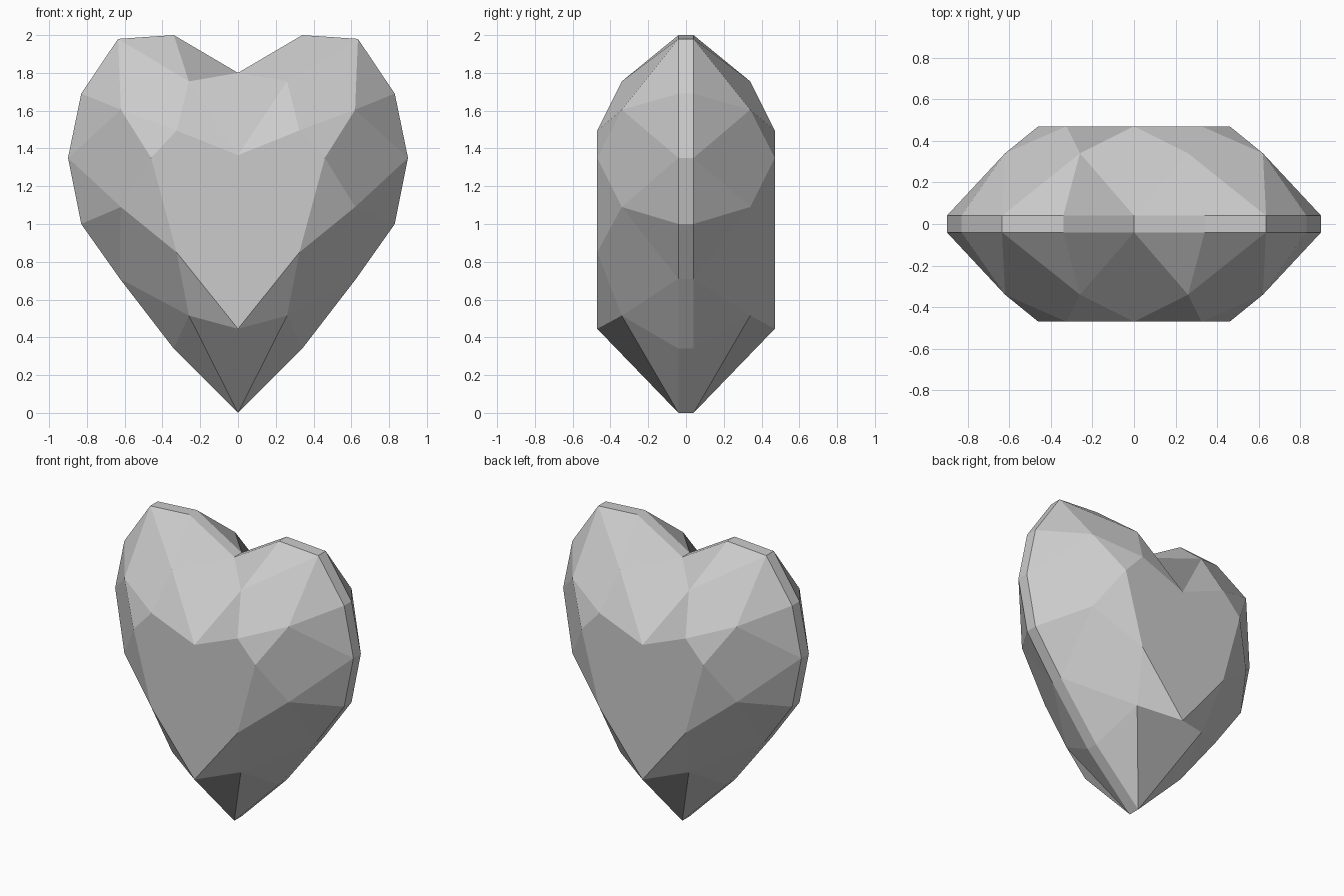
import bpy, bmesh

if "Cube" in bpy.data.objects:
    bpy.data.objects.remove(bpy.data.objects["Cube"])

# Right-half profiles (x, z), from the top notch round to the bottom tip
GIRDLE = [(0, 1.80), (.34, 2.0), (.635, 1.98), (.83, 1.69), (.9, 1.35),
          (.83, 1.0), (.625, .71), (.34, .34), (0, 0)]
CROWN = [(.26, 1.755), (.62, 1.605), (.62, 1.09), (.26, .515)]
TABLE = [(0, 1.365), (.325, 1.495), (.46, 1.35), (.325, .85), (0, .445)]


def full_ring(half):
    """Close a half profile by mirroring it across x = 0."""
    return half + [(-x, z) for x, z in reversed(half) if x > 0]


bm = bmesh.new()


def ring(half, y):
    return [bm.verts.new((x, y, z)) for x, z in full_ring(half)]


# Faceted crown, mirrored front and back
girdles = []
for side in (-1, 1):
    g = ring(GIRDLE, side * .04)
    m = ring(CROWN, side * .34)
    t = ring(TABLE, side * .47)
    girdles.append(g)
    for k in range(8):
        n = (k + 1) % 8
        a, b, c = g[2 * k], g[2 * k + 1], g[2 * n]
        bm.faces.new((a, b, m[k]))               # girdle facets
        bm.faces.new((b, c, m[k]))
        bm.faces.new((a, m[k], t[k], m[k - 1]))  # kite facet
        bm.faces.new((m[k], t[n], t[k]))         # star facet
    bm.faces.new(t)                              # flat table

# Thin girdle band joining both halves
front, back = girdles
for i in range(16):
    j = (i + 1) % 16
    bm.faces.new((front[i], front[j], back[j], back[i]))

bmesh.ops.recalc_face_normals(bm, faces=bm.faces)
mesh = bpy.data.meshes.new("heart_gem")
bm.to_mesh(mesh)
bm.free()
bpy.context.collection.objects.link(bpy.data.objects.new("heart_gem", mesh))
